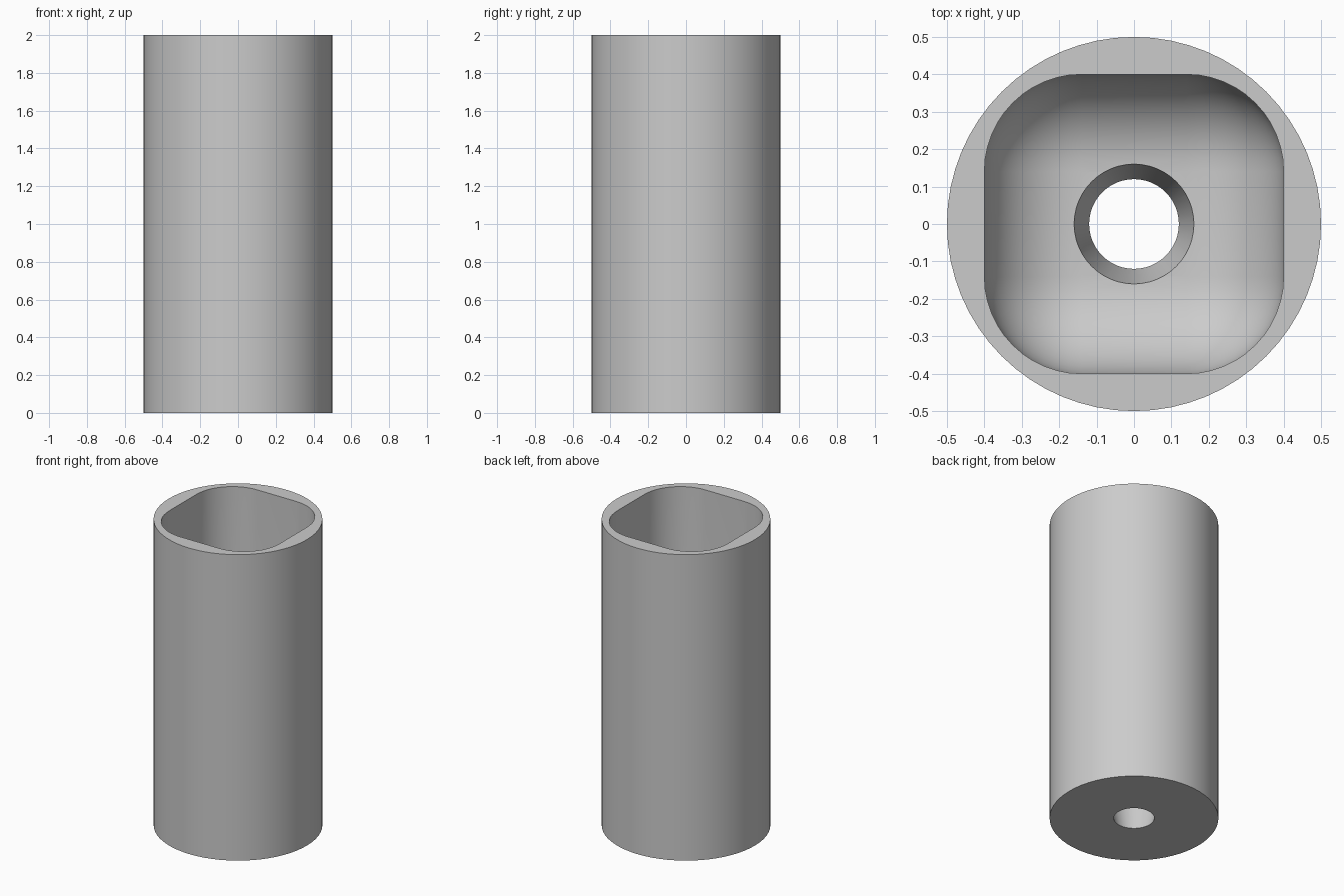
import bpy
import math

cube = bpy.data.objects.get("Cube")
if cube:
    bpy.data.objects.remove(cube, do_unlink=True)

HEIGHT, RADIUS = 2.0, 0.5
FLOOR, POCKET, ROUND = 0.2, 0.8, 0.26

grey = bpy.data.materials.new("plain grey")
grey.use_nodes = True
colour = (0.6, 0.6, 0.6, 1)
grey.diffuse_color = colour
grey.node_tree.nodes["Principled BSDF"].inputs["Base Color"].default_value = colour


def finish(name):
    obj = bpy.context.object
    obj.name = name
    obj.data.materials.append(grey)
    return obj


def cut(body, cutter):
    mod = body.modifiers.new(cutter.name, 'BOOLEAN')
    mod.operation = 'DIFFERENCE'
    mod.solver = 'EXACT'
    mod.object = cutter
    bpy.context.view_layer.objects.active = body
    bpy.ops.object.modifier_apply(modifier=mod.name)
    bpy.data.objects.remove(cutter, do_unlink=True)


# Pocket cutter: a tall box with generously rounded edges, open past the rim
top = HEIGHT + 2 * ROUND
bpy.ops.mesh.primitive_cube_add(size=1, location=(0, 0, (FLOOR + top) / 2))
pocket = finish("pocket_cutter")
pocket.scale = (POCKET, POCKET, top - FLOOR)
bpy.ops.object.transform_apply(location=False, rotation=False, scale=True)
bevel = pocket.modifiers.new("rounding", 'BEVEL')
bevel.width = ROUND
bevel.segments = 12
bpy.ops.object.modifier_apply(modifier=bevel.name)

# Tapered drain hole cutter, narrow at the underside
low, high = -0.1, FLOOR + 0.1
slope = 0.04 / FLOOR
bpy.ops.mesh.primitive_cone_add(vertices=48, radius1=0.12 + slope * low,
                                radius2=0.12 + slope * high, depth=high - low,
                                location=(0, 0, (low + high) / 2))
hole = finish("hole_cutter")

# Round body with the pocket and hole taken out
bpy.ops.mesh.primitive_cylinder_add(vertices=64, radius=RADIUS, depth=HEIGHT,
                                    location=(0, 0, HEIGHT / 2))
body = finish("round_holder")
cut(body, pocket)
cut(body, hole)

bpy.ops.object.select_all(action='DESELECT')
body.select_set(True)
bpy.context.view_layer.objects.active = body
bpy.ops.object.shade_smooth_by_angle(angle=math.radians(30))
